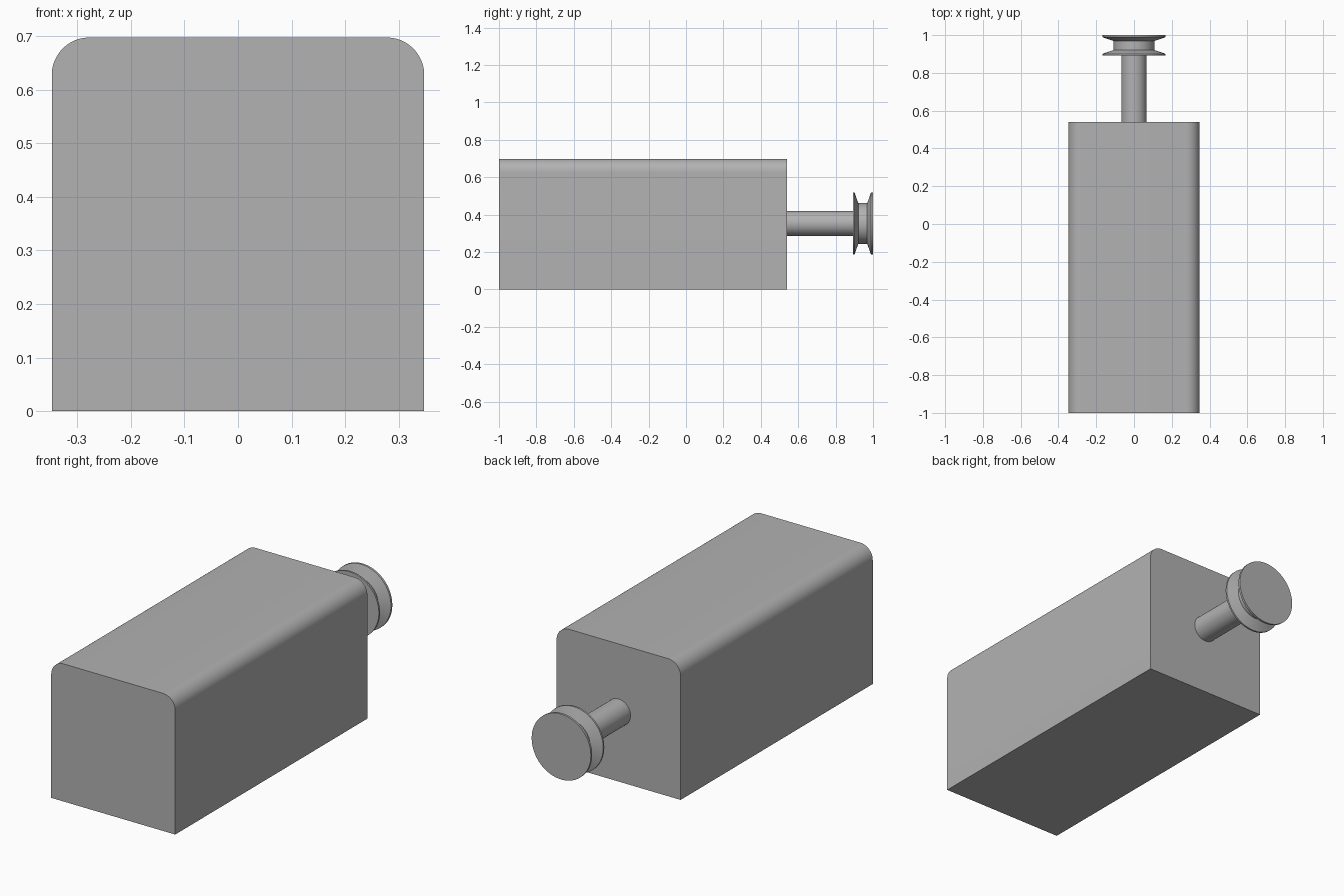
import bpy, bmesh, math
from mathutils import Matrix, Vector

cube = bpy.data.objects.get("Cube")
if cube:
    bpy.data.objects.remove(cube, do_unlink=True)

GREY = (0.445, 0.445, 0.445, 1)
mat = bpy.data.materials.new("plain grey")
mat.use_nodes = True
mat.diffuse_color = GREY
mat.node_tree.nodes["Principled BSDF"].inputs["Base Color"].default_value = GREY

AXIS_Z = 0.352
BODY_BACK = 0.54


def finish(name, bm):
    """Turn a bmesh into a smooth-shaded object with sharp edges kept."""
    bmesh.ops.recalc_face_normals(bm, faces=bm.faces)
    mesh = bpy.data.meshes.new(name)
    bm.to_mesh(mesh)
    bm.free()
    mesh.materials.append(mat)
    obj = bpy.data.objects.new(name, mesh)
    bpy.context.collection.objects.link(obj)
    bpy.ops.object.select_all(action="DESELECT")
    obj.select_set(True)
    bpy.context.view_layer.objects.active = obj
    bpy.ops.object.shade_smooth_by_angle(angle=math.radians(25))
    return obj


def turned(name, profile, sides=64):
    """Lathe (y, radius) points around the shaft axis, with flat end caps."""
    bm = bmesh.new()
    rings = []
    for y, r in profile:
        angles = [2 * math.pi * i / sides for i in range(sides)]
        rings.append([bm.verts.new((r * math.cos(a), y, AXIS_Z + r * math.sin(a)))
                      for a in angles])
    for a, b in zip(rings, rings[1:]):
        for i in range(sides):
            j = (i + 1) % sides
            bm.faces.new((a[i], a[j], b[j], b[i]))
    bm.faces.new(rings[0])
    bm.faces.new(rings[-1])
    return finish(name, bm)


# Motor body: a long box with its two upper edges rounded
bm = bmesh.new()
size, centre = Vector((0.696, BODY_BACK + 1, 0.698)), Vector((0, (BODY_BACK - 1) / 2, 0.349))
bmesh.ops.create_cube(bm, size=1, matrix=Matrix.Translation(centre) @ Matrix.Diagonal(size.to_4d()))
top_edges = [e for e in bm.edges
             if all(v.co.z > 0.5 for v in e.verts)
             and abs(e.verts[0].co.y - e.verts[1].co.y) > 1]
bmesh.ops.bevel(bm, geom=top_edges, offset=0.07, segments=12, profile=0.5, affect="EDGES")
finish("motor_body", bm)

# Drive shaft from the back of the body into the pulley
turned("drive_shaft", [(BODY_BACK, 0.067), (0.91, 0.067)])

# Grooved pulley with a flared flange at each end
turned("pulley", [(0.892, 0.166), (0.901, 0.166), (0.921, 0.109),
                  (0.969, 0.109), (0.989, 0.166), (1.0, 0.166)])
